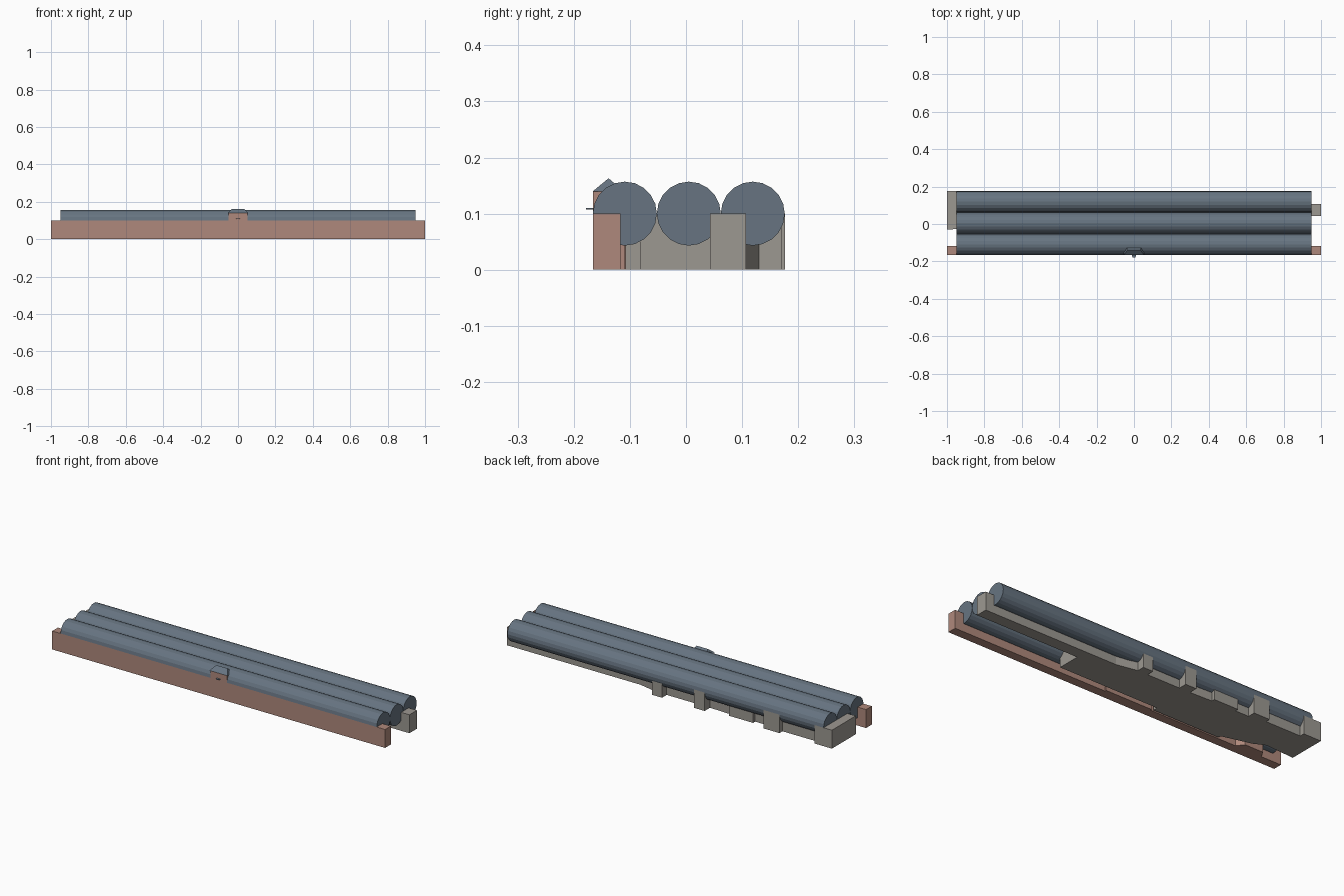
import bpy
import bmesh
import math
from mathutils import Matrix

if "Cube" in bpy.data.objects:
    bpy.data.objects.remove(bpy.data.objects["Cube"], do_unlink=True)


def make_material(name, color):
    mat = bpy.data.materials.new(name)
    mat.use_nodes = True
    mat.diffuse_color = (*color, 1)
    mat.node_tree.nodes["Principled BSDF"].inputs["Base Color"].default_value = (*color, 1)
    return mat


BLUE = make_material("slate_blue", (0.135, 0.175, 0.22))
BROWN = make_material("clay_brown", (0.43, 0.25, 0.2))
GREY = make_material("stone_grey", (0.335, 0.315, 0.285))

TOP = 0.10  # height of both walls


def finish(name, bm, mat):
    bmesh.ops.recalc_face_normals(bm, faces=bm.faces)
    mesh = bpy.data.meshes.new(name)
    bm.to_mesh(mesh)
    bm.free()
    mesh.materials.append(mat)
    obj = bpy.data.objects.new(name, mesh)
    bpy.context.collection.objects.link(obj)
    return obj


def plan_prism(name, outline, z0, z1, mat):
    """Extrude a plan outline straight up."""
    bm = bmesh.new()
    face = bm.faces.new([bm.verts.new((x, y, z0)) for x, y in outline])
    lifted = bmesh.ops.extrude_face_region(bm, geom=[face])["geom"]
    verts = [v for v in lifted if isinstance(v, bmesh.types.BMVert)]
    bmesh.ops.translate(bm, verts=verts, vec=(0, 0, z1 - z0))
    return finish(name, bm, mat)


def roll(name, y):
    """Long round bar lying along x."""
    bm = bmesh.new()
    bmesh.ops.create_cone(bm, cap_ends=True, segments=20, radius1=0.057,
                          radius2=0.057, depth=1.9,
                          matrix=Matrix.Rotation(math.pi / 2, 4, "Y"))
    bmesh.ops.translate(bm, verts=bm.verts, vec=(0, y, TOP))
    return finish(name, bm, mat=BLUE)


# Three round bars side by side
for label, y in (("front", -0.109), ("middle", 0.005), ("back", 0.119)):
    roll(label + "_bar", y)

# Front wall with shallow steps on its inner side
front_wall = [(-1, -0.166), (1, -0.166), (1, -0.117),
              (0.08, -0.117), (0.08, -0.109), (-0.2, -0.109), (-0.2, -0.117),
              (-0.72, -0.117), (-0.75, -0.08), (-0.86, -0.08), (-0.88, -0.117),
              (-1, -0.117)]
plan_prism("front_wall", front_wall, 0, TOP, BROWN)

# Rear wall: narrow at one end, broad with buttresses along the back
inner_side = [(-1, -0.03), (-0.83, -0.02), (-0.77, -0.05), (-0.62, -0.09),
              (-0.6, -0.108), (-0.21, -0.108), (-0.21, -0.082),
              (0.385, -0.082), (0.385, 0.043), (1, 0.043)]
outer_side = [(1, 0.107), (0.2, 0.107), (0.085, 0.13)]
for x_start, x_end, depth, base in ((0.085, 0.025, 0.17, 0.13), (-0.17, -0.235, 0.176, 0.13),
                                    (-0.365, -0.51, 0.153, 0.135), (-0.59, -0.685, 0.176, 0.135)):
    outer_side += [(x_start, base), (x_start, depth), (x_end, depth), (x_end, base)]
outer_side += [(-0.685, 0.15), (-0.895, 0.15), (-0.895, 0.176), (-1, 0.176)]
outline = [p for i, p in enumerate(inner_side + outer_side)
           if i == 0 or p != (inner_side + outer_side)[i - 1]]
plan_prism("rear_wall", outline, 0, TOP, GREY)

# Small dormer in the middle of the front wall
plan_prism("dormer_wall", [(-0.05, -0.166), (0.05, -0.166), (0.05, -0.125), (-0.05, -0.125)],
           TOP, 0.139, BROWN)

# Hipped dormer roof
bm = bmesh.new()
low = [bm.verts.new((x, y, 0.139)) for x, y in
       ((-0.055, -0.167), (0.055, -0.167), (0.045, -0.11), (-0.045, -0.11))]
ridge = [bm.verts.new((x, -0.138, 0.163)) for x in (-0.033, 0.033)]
for corners in ((low[0], low[1], ridge[1], ridge[0]), (low[2], low[3], ridge[0], ridge[1]),
                (low[1], low[2], ridge[1]), (low[3], low[0], ridge[0]), tuple(reversed(low))):
    bm.faces.new(corners)
finish("dormer_roof", bm, BLUE)

# Thin ledge under the dormer
plan_prism("dormer_ledge", [(-0.012, -0.166), (-0.008, -0.178), (0.008, -0.178), (0.012, -0.166)],
           0.107, 0.11, BLUE)
